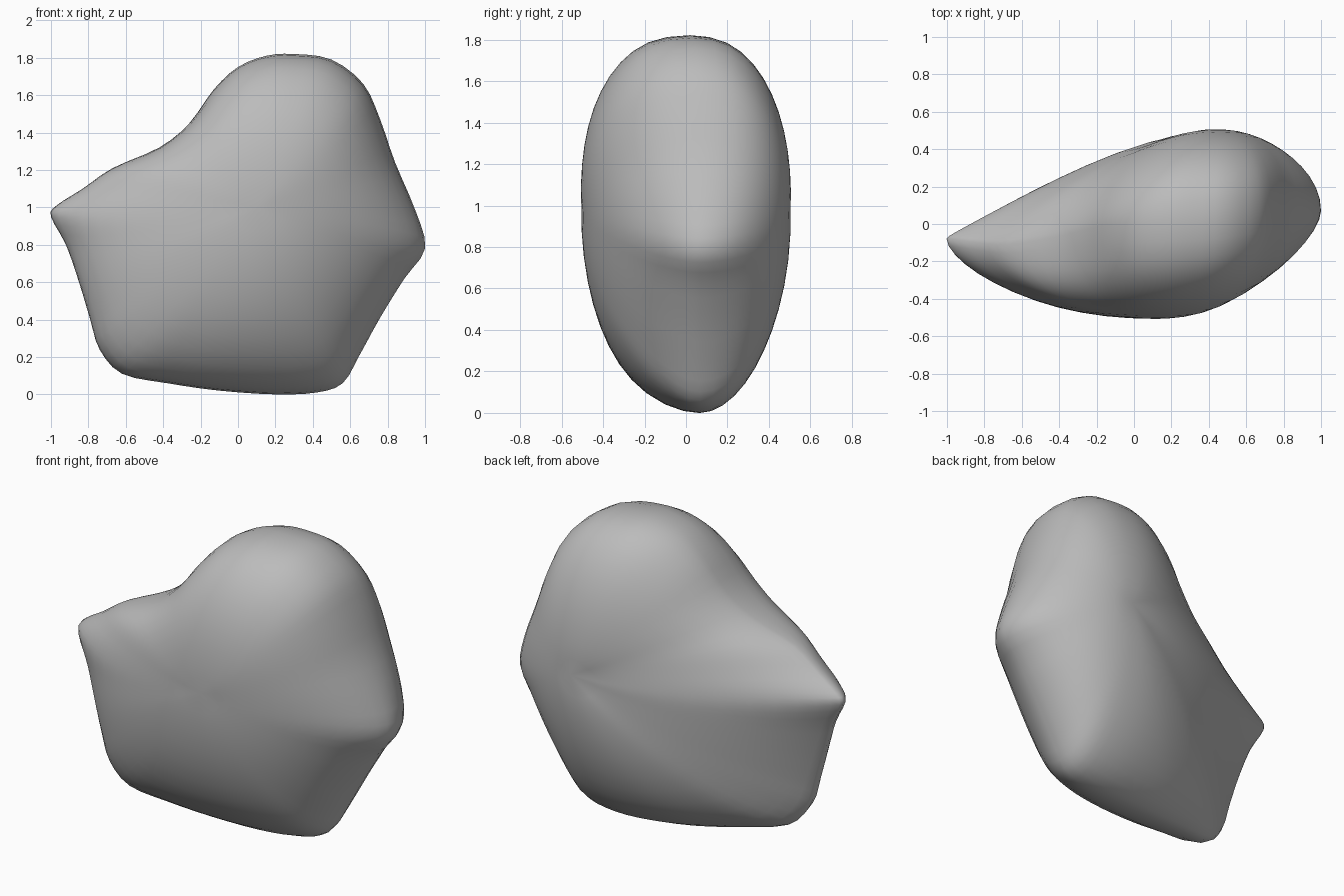
import bpy
import bmesh
import math
from mathutils import Vector

cube = bpy.data.objects.get("Cube")
if cube:
    bpy.data.objects.remove(cube, do_unlink=True)

STEPS = 3    # subdivisions between outline points
RINGS = 12   # rings from the middle of a face to the rim

# How a face falls from its middle to the rim: (1 - s ** a) ** b
FULL = (2.6, 0.38)
ROUND = (2.1, 0.48)
MEDIUM = (1.9, 0.65)
LEAN = (1.6, 0.95)

# Rim of the boulder: x, z, y, front falloff, back falloff
RIM = [
    (0.3, 1.82, 0.02, FULL, FULL),
    (0.15, 1.81, 0.02, FULL, FULL),
    (0.0, 1.75, 0.0, FULL, ROUND),
    (-0.13, 1.63, 0.0, FULL, MEDIUM),
    (-0.26, 1.45, -0.03, ROUND, MEDIUM),
    (-0.42, 1.32, -0.07, ROUND, LEAN),
    (-0.67, 1.21, -0.11, ROUND, LEAN),
    (-0.83, 1.1, -0.1, MEDIUM, LEAN),
    (-0.97, 1.01, -0.08, MEDIUM, LEAN),
    (-1.0, 0.95, -0.08, MEDIUM, LEAN),
    (-0.92, 0.8, -0.1, MEDIUM, LEAN),
    (-0.85, 0.6, -0.12, ROUND, LEAN),
    (-0.79, 0.4, -0.13, ROUND, LEAN),
    (-0.74, 0.24, -0.13, ROUND, LEAN),
    (-0.62, 0.11, -0.1, ROUND, MEDIUM),
    (-0.38, 0.06, -0.04, ROUND, MEDIUM),
    (-0.1, 0.02, 0.02, ROUND, ROUND),
    (0.2, 0.0, 0.06, ROUND, ROUND),
    (0.42, 0.01, 0.07, MEDIUM, ROUND),
    (0.56, 0.06, 0.07, MEDIUM, ROUND),
    (0.65, 0.21, 0.07, MEDIUM, ROUND),
    (0.76, 0.41, 0.07, MEDIUM, ROUND),
    (0.89, 0.62, 0.07, MEDIUM, ROUND),
    (1.0, 0.78, 0.07, MEDIUM, ROUND),
    (0.95, 0.98, 0.09, MEDIUM, ROUND),
    (0.84, 1.24, 0.1, ROUND, ROUND),
    (0.76, 1.47, 0.09, FULL, FULL),
    (0.67, 1.66, 0.06, FULL, FULL),
    (0.5, 1.79, 0.04, FULL, FULL),
]
FRONT_MIDDLE = Vector((0.1, -0.51, 1.0))
BACK_MIDDLE = Vector((0.43, 0.51, 0.97))


def spline(p0, p1, p2, p3, t):
    """Smooth curve between p1 and p2."""
    return (p1 + ((p2 - p0) + ((2 * p0 - 5 * p1 + 4 * p2 - p3)
            + (3 * (p1 - p2) + p3 - p0) * t) * t) * t / 2)


def fine_loop(points):
    """Closed smooth curve through the points."""
    count = len(points)
    return [spline(points[i - 1], points[i], points[(i + 1) % count],
                   points[(i + 2) % count], k / STEPS)
            for i in range(count) for k in range(STEPS)]


def blur_loop(values, reach):
    """Two passes of a running average around a closed loop."""
    count = len(values)
    for _ in range(2):
        values = [sum((values[(i + d) % count] for d in range(-reach, reach + 1)),
                      Vector((0, 0, 0))) / (2 * reach + 1) for i in range(count)]
    return values


def add_face(bm, rim, rim_verts, middle, falloffs):
    """Domed face from its middle out to the shared rim."""
    count = len(rim)
    falloffs = blur_loop([Vector((a, b, 0)) for a, b in falloffs
                          for _ in range(STEPS)], 5)
    # Contours are plain ovals near the middle and follow the rim at the edge
    oval = blur_loop(rim, 9)
    heart = sum(oval, Vector((0, 0, 0))) / count
    oval = [heart + (p - heart) * 1.15 for p in oval]
    center = bm.verts.new(middle)
    inner = None
    for k in range(1, RINGS + 1):
        s = math.sin(math.pi / 2 * k / RINGS)
        outer = rim_verts
        if k < RINGS:
            outer = []
            for smooth_edge, rim_edge, (a, b, _) in zip(oval, rim, falloffs):
                edge = smooth_edge.lerp(rim_edge, s ** 3)
                place = middle.lerp(edge, s)
                place.y = edge.y + (middle.y - edge.y) * (1 - s ** a) ** b
                outer.append(bm.verts.new(place))
        for i in range(count):
            j = (i + 1) % count
            if inner:
                bm.faces.new((inner[i], inner[j], outer[j], outer[i]))
            else:
                bm.faces.new((center, outer[j], outer[i]))
        inner = outer


# Stone colour
stone = bpy.data.materials.new("stone_grey")
stone.use_nodes = True
grey = (0.5, 0.5, 0.5, 1.0)
stone.diffuse_color = grey
stone.node_tree.nodes["Principled BSDF"].inputs["Base Color"].default_value = grey

# Boulder: two domed faces sharing one rim
bm = bmesh.new()
rim = fine_loop([Vector((x, y, z)) for x, z, y, _, _ in RIM])
rim_verts = [bm.verts.new(p) for p in rim]
add_face(bm, rim, rim_verts, FRONT_MIDDLE, [row[3] for row in RIM])
add_face(bm, rim, rim_verts, BACK_MIDDLE, [row[4] for row in RIM])

# Soften the faces, leaving the rim in place
fixed = set(rim_verts)
loose = [v for v in bm.verts if v not in fixed]
for _ in range(4):
    bmesh.ops.smooth_vert(bm, verts=loose, factor=0.4,
                          use_axis_x=False, use_axis_y=True, use_axis_z=False)
bmesh.ops.recalc_face_normals(bm, faces=bm.faces)
for face in bm.faces:
    face.smooth = True

mesh = bpy.data.meshes.new("boulder")
bm.to_mesh(mesh)
bm.free()
mesh.materials.append(stone)
boulder = bpy.data.objects.new("boulder", mesh)
bpy.context.collection.objects.link(boulder)
